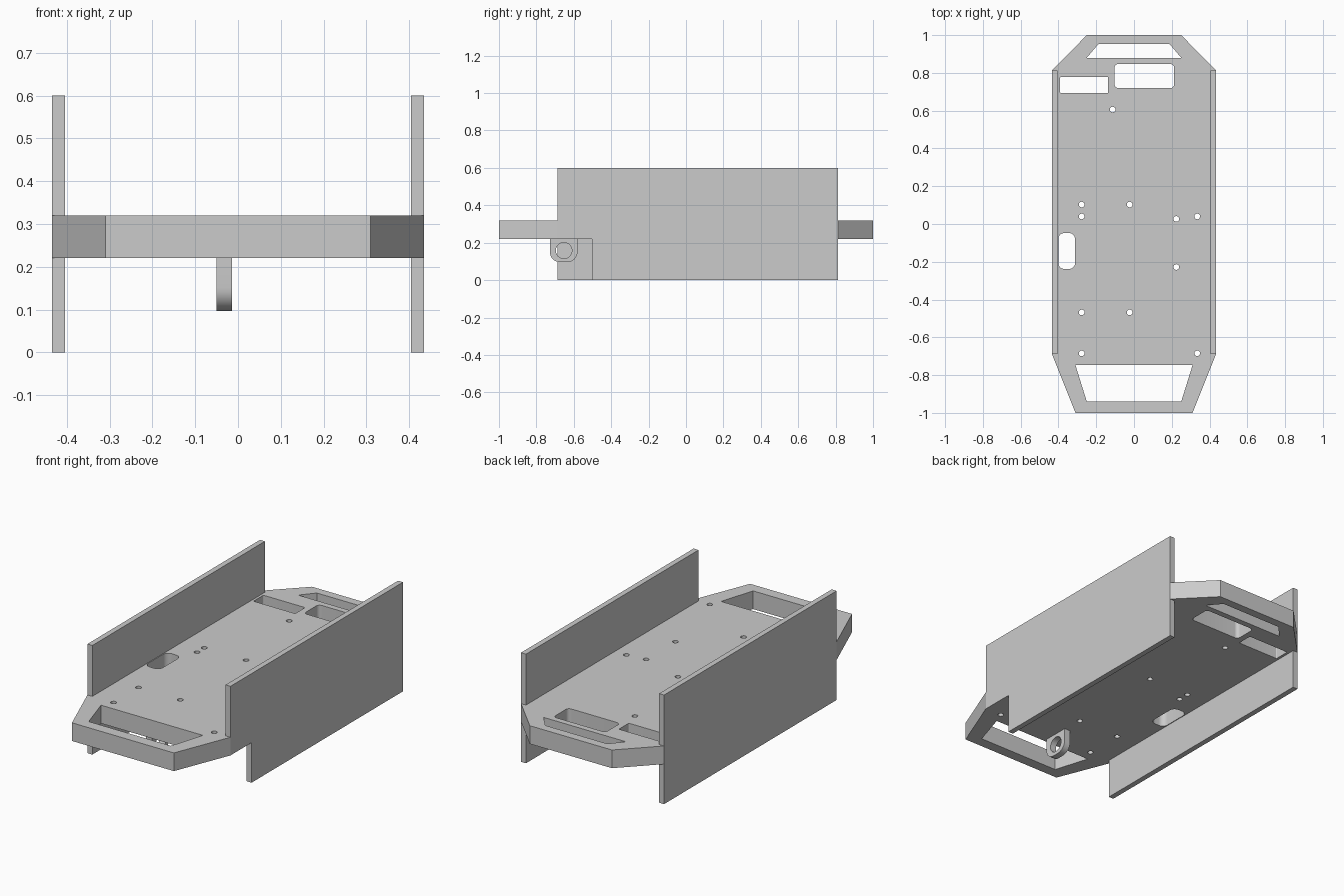
import bpy, bmesh
from math import sin, cos, pi, radians
from mathutils import Matrix, Vector

cube = bpy.data.objects.get("Cube")
if cube:
    bpy.data.objects.remove(cube, do_unlink=True)

grey = bpy.data.materials.new("plain_grey")
grey.use_nodes = True
colour = (0.6, 0.6, 0.6, 1)
grey.diffuse_color = colour
grey.node_tree.nodes["Principled BSDF"].inputs["Base Color"].default_value = colour


def circle(x, y, r, n=24):
    return [(x + r * cos(2 * pi * i / n), y + r * sin(2 * pi * i / n)) for i in range(n)]


def rounded(points, radii, steps=8):
    """Round the square corners of an outline."""
    out = []
    for i, r in enumerate(radii):
        p = Vector(points[i])
        if r == 0:
            out.append(tuple(p))
            continue
        u = (Vector(points[i - 1]) - p).normalized()
        v = (Vector(points[(i + 1) % len(points)]) - p).normalized()
        c = p + r * (u + v)
        for k in range(steps + 1):
            a = k / steps * pi / 2
            out.append(tuple(c - r * (v * cos(a) + u * sin(a))))
    return out


def box(x0, x1, y0, y1):
    return [(x0, y0), (x1, y0), (x1, y1), (x0, y1)]


def mirrored(half):
    """Close a right-hand outline with its mirror image."""
    return half + [(-x, y) for x, y in reversed(half)]


def slab(name, loops, low, high, sideways=False):
    """Extrude an outline with holes along z, or along x when sideways."""
    curve = bpy.data.curves.new(name + "_outline", "CURVE")
    curve.dimensions = "2D"
    curve.fill_mode = "BOTH"
    curve.extrude = (high - low) / 2
    for loop in loops:
        spline = curve.splines.new("POLY")
        spline.points.add(len(loop) - 1)
        for point, (x, y) in zip(spline.points, loop):
            point.co = (x, y, 0, 1)
        spline.use_cyclic_u = True
    helper = bpy.data.objects.new(name + "_helper", curve)
    bpy.context.collection.objects.link(helper)
    graph = bpy.context.evaluated_depsgraph_get()
    mesh = bpy.data.meshes.new_from_object(helper.evaluated_get(graph))
    bpy.data.objects.remove(helper, do_unlink=True)
    bpy.data.curves.remove(curve)

    matrix = Matrix.Translation((0, 0, (low + high) / 2))
    if sideways:
        matrix = Matrix(((0, 0, 1, 0), (1, 0, 0, 0), (0, 1, 0, 0), (0, 0, 0, 1))) @ matrix
    bm = bmesh.new()
    bm.from_mesh(mesh)
    bmesh.ops.transform(bm, matrix=matrix, verts=bm.verts)
    bmesh.ops.remove_doubles(bm, verts=bm.verts, dist=0.0002)
    bmesh.ops.recalc_face_normals(bm, faces=bm.faces)
    bm.to_mesh(mesh)
    bm.free()
    mesh.name = name
    mesh.materials.clear()
    mesh.materials.append(grey)
    obj = bpy.data.objects.new(name, mesh)
    bpy.context.collection.objects.link(obj)
    bpy.ops.object.select_all(action="DESELECT")
    obj.select_set(True)
    bpy.context.view_layer.objects.active = obj
    bpy.ops.object.shade_smooth_by_angle(angle=radians(30))
    return obj


OUT, IN = 0.435, 0.405        # outer and inner face of the side plates
FRONT, BACK = -0.687, 0.812   # ends of the side plates
LOW, HIGH = 0.22, 0.32        # deck underside and top

# Deck with carrying handles, cable openings and screw holes
outline = mirrored([(0.31, -1), (OUT, FRONT), (IN, FRONT), (IN, BACK), (OUT, BACK), (0.25, 1)])
front_handle = mirrored([(0.25, -0.94), (0.31, -0.747)])
back_handle = mirrored([(0.25, 0.88), (0.188, 0.953)])
openings = [
    rounded(box(-0.103, 0.213, 0.72, 0.847), [0.02] * 4),
    rounded(box(-0.391, -0.137, 0.693, 0.779), [0.005] * 4),
    rounded(box(-0.401, -0.312, -0.238, -0.048), [0.032] * 4),
]
screws = [(-0.113, 0.606), (-0.277, 0.103), (-0.277, 0.04), (-0.023, 0.103),
          (0.224, 0.027), (0.335, 0.04), (0.224, -0.228), (-0.277, -0.468),
          (-0.023, -0.468), (-0.277, -0.685), (0.335, -0.685)]
holes = [circle(x, y, 0.015, 16) for x, y in screws]
slab("deck", [outline, front_handle, back_handle] + openings + holes, LOW, HIGH)

# Side plates, the left one notched at its lower front corner
slab("right_side_plate", [box(FRONT, BACK, 0, 0.6)], -OUT, -IN, True)
notched = [(-0.503, 0), (BACK, 0), (BACK, 0.6), (FRONT, 0.6), (FRONT, LOW), (-0.503, LOW)]
slab("left_side_plate", [notched], IN, OUT, True)

# Hanging lug with a pin hole
lug = rounded(box(-0.728, -0.58, 0.096, LOW), [0.055, 0.055, 0, 0])
slab("lug", [lug, circle(-0.653, 0.158, 0.043, 32)], -0.05, -0.014, True)
